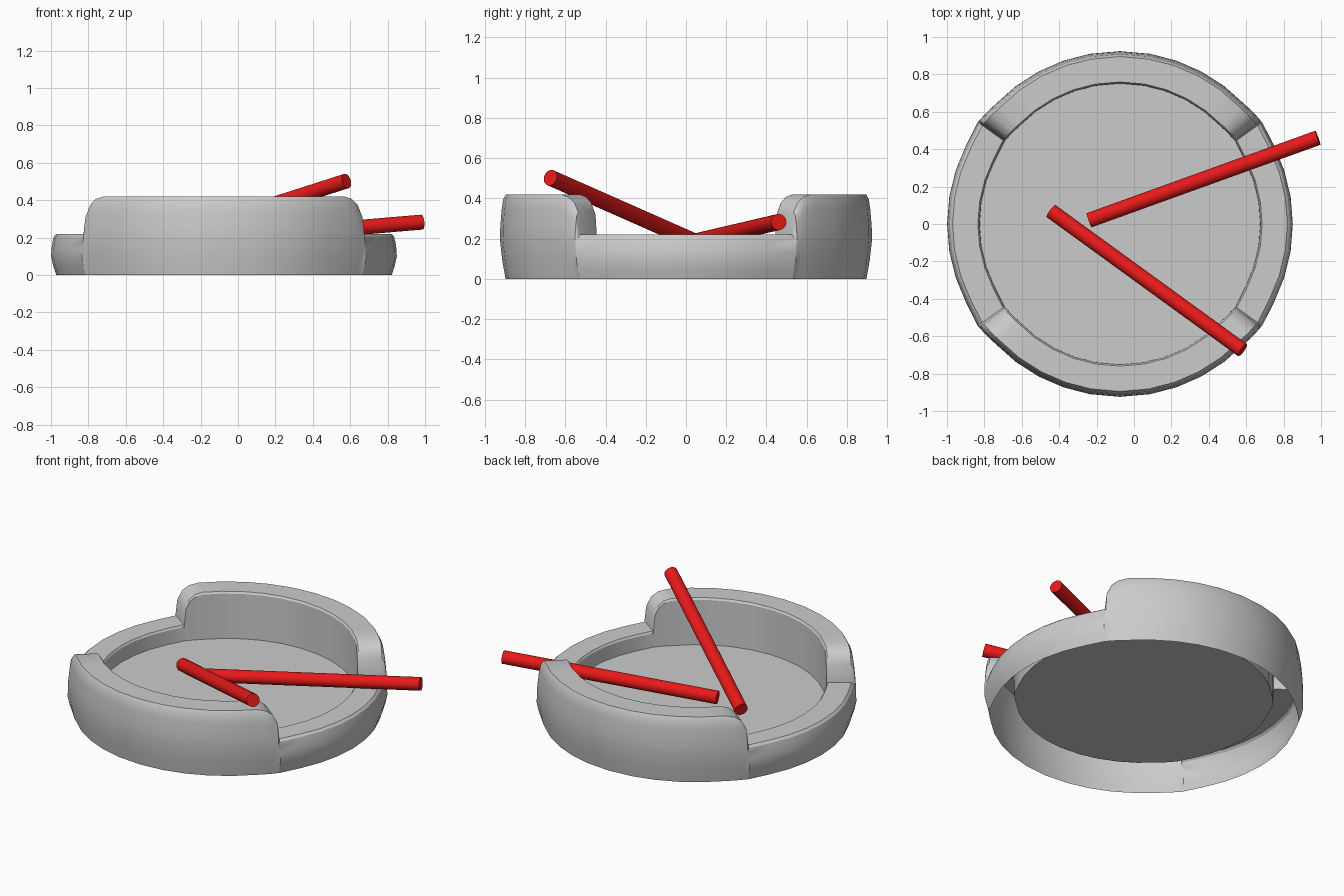
import bpy, bmesh
from math import radians, cos, sin
from mathutils import Vector

if "Cube" in bpy.data.objects:
    bpy.data.objects.remove(bpy.data.objects["Cube"])

CX = -0.075          # bowl centre in x
PLATE_Z = 0.12
LOW, HIGH = 0.22, 0.42


def make_object(name, bm, color=None):
    bmesh.ops.recalc_face_normals(bm, faces=bm.faces)
    mesh = bpy.data.meshes.new(name)
    bm.to_mesh(mesh)
    bm.free()
    obj = bpy.data.objects.new(name, mesh)
    bpy.context.collection.objects.link(obj)
    if color:
        mat = bpy.data.materials.get("red") or bpy.data.materials.new("red")
        mat.diffuse_color = color
        mat.use_nodes = True
        mat.node_tree.nodes["Principled BSDF"].inputs["Base Color"].default_value = mat.diffuse_color
        mesh.materials.append(mat)
    bpy.ops.object.select_all(action='DESELECT')
    obj.select_set(True)
    bpy.context.view_layer.objects.active = obj
    bpy.ops.object.shade_smooth_by_angle(angle=radians(30))
    return obj


# Rim stations (angle, height, radius factor) for one quarter turn
quarter = [(a, LOW, 1.0) for a in (0, 9, 18, 27)]
quarter += [(35.6, LOW, 1.012), (36.3, 0.33, 1.01), (38, 0.38, 1.008),
            (40.5, 0.407, 1.005), (44, HIGH, 1.0)]
quarter += [(a, HIGH, 1.0) for a in (53, 62, 71, 80, 90)]
half = quarter + [(180 - a, h, f) for a, h, f in reversed(quarter[:-1])]
stations = half + [(360 - a, h, f) for a, h, f in reversed(half[1:-1])]


def section(height):
    # open profile: bulged outer wall, flat top, inner wall down to the plate
    outer = [(0.897, 0), (0.913, 0.22), (0.924, 0.45), (0.923, 0.62),
             (0.916, 0.82), (0.909, 0.94)]
    return ([(r, t * height) for r, t in outer] +
            [(0.895, height), (0.76, height), (0.752, height - 0.012),
             (0.75, PLATE_Z)])


# Stepped bowl rim, hollow underneath
bm = bmesh.new()
rings = []
for a, h, f in stations:
    c, s = cos(radians(a)), sin(radians(a))
    rings.append([bm.verts.new((CX + r * f * c, r * f * s, z))
                  for r, z in section(h)])
for i, ring in enumerate(rings):
    nxt = rings[(i + 1) % len(rings)]
    for j in range(len(ring) - 1):
        bm.faces.new((ring[j], nxt[j], nxt[j + 1], ring[j + 1]))
make_object("bowl_rim", bm)

# Flat plate inside the bowl
bm = bmesh.new()
bm.faces.new([bm.verts.new((CX + 0.75 * f * cos(radians(a)),
                            0.75 * f * sin(radians(a)), PLATE_Z))
              for a, h, f in stations])
make_object("bowl_plate", bm)


# Red sticks resting on the rim
def stick(name, start, end, radius=0.04):
    p, q = Vector(start), Vector(end)
    d = q - p
    bm = bmesh.new()
    bmesh.ops.create_cone(bm, cap_ends=True, segments=32, radius1=radius,
                          radius2=radius, depth=d.length)
    obj = make_object(name, bm, (0.8, 0.01, 0.01, 1))
    obj.location = (p + q) / 2
    obj.rotation_euler = d.to_track_quat('Z', 'Y').to_euler()


stick("stick_back", (-0.24, 0.02, 0.18), (0.983, 0.461, 0.283))
stick("stick_front", (-0.442, 0.068, 0.175), (0.58, -0.674, 0.503))
